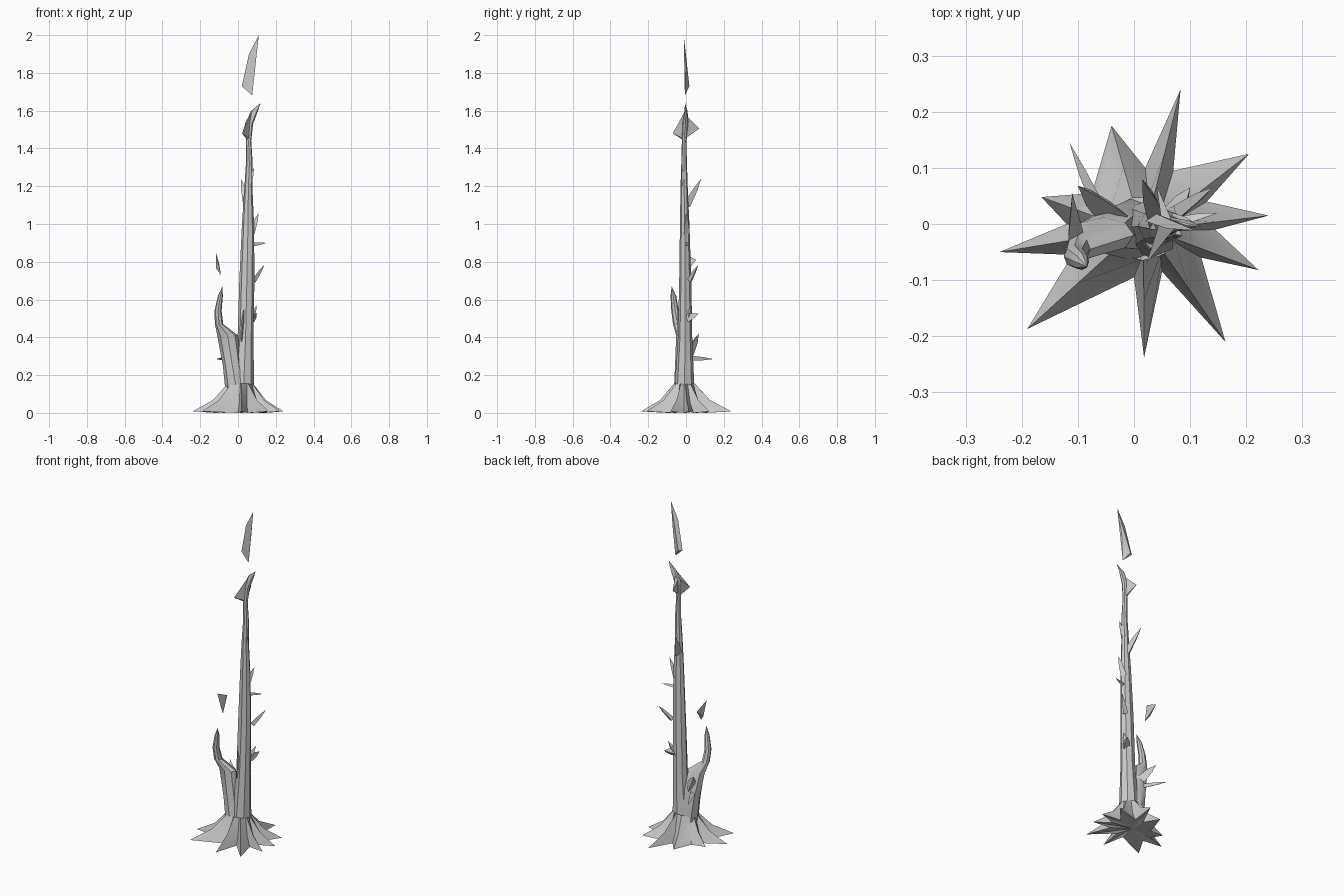
import bpy, bmesh
from math import cos, sin, pi, atan2
from mathutils import Vector


def finish(name, bm, angle=0.6):
    bmesh.ops.recalc_face_normals(bm, faces=bm.faces)
    me = bpy.data.meshes.new(name)
    bm.to_mesh(me)
    bm.free()
    ob = bpy.data.objects.new(name, me)
    bpy.context.collection.objects.link(ob)
    bpy.ops.object.select_all(action='DESELECT')
    ob.select_set(True)
    bpy.context.view_layer.objects.active = ob
    bpy.ops.object.shade_smooth_by_angle(angle=angle)
    return ob


def bridge(bm, a, b):
    n = len(a)
    for i in range(n):
        j = (i + 1) % n
        bm.faces.new((a[i], a[j], b[j], b[i]))


def column(name, sections, tip, sides):
    """Loft of horizontal ellipses (z, cx, cy, rx, ry) closing to a point."""
    bm = bmesh.new()
    rings = [[bm.verts.new((cx + rx * cos(2 * pi * i / sides), cy + ry * sin(2 * pi * i / sides), z))
              for i in range(sides)] for z, cx, cy, rx, ry in sections]
    for a, b in zip(rings, rings[1:]):
        bridge(bm, a, b)
    t = bm.verts.new(tip)
    for i in range(sides):
        bm.faces.new((rings[-1][i], rings[-1][(i + 1) % sides], t))
    return finish(name, bm)


def spike(name, base, tip, r):
    """Three sided broken twig, bulging slightly before its tip."""
    bm = bmesh.new()
    a, b = Vector(base), Vector(tip)
    q = (b - a).to_track_quat('Z', 'Y')
    rings = []
    for p, s in ((a, r), (a.lerp(b, 0.6), r * 0.6)):
        rings.append([bm.verts.new(p + q @ Vector((s * cos(k * 2 * pi / 3), s * sin(k * 2 * pi / 3), 0)))
                      for k in range(3)])
    bridge(bm, *rings)
    t = bm.verts.new(b)
    for k in range(3):
        bm.faces.new((rings[1][k], rings[1][(k + 1) % 3], t))
    return finish(name, bm)


def shard(name, pts):
    bm = bmesh.new()
    for p in pts:
        bm.verts.new(p)
    bmesh.ops.convex_hull(bm, input=bm.verts)
    return finish(name, bm, 0.4)


# Main trunk and broken side trunk
column("trunk", [(0.14, 0.03, -0.008, 0.055, 0.052), (0.4, 0.04, -0.005, 0.042, 0.038),
                 (0.7, 0.047, -0.004, 0.04, 0.032), (1.0, 0.053, -0.007, 0.032, 0.025),
                 (1.2, 0.055, -0.01, 0.021, 0.019), (1.32, 0.06, -0.01, 0.018, 0.015),
                 (1.44, 0.056, -0.01, 0.014, 0.012), (1.53, 0.058, -0.003, 0.022, 0.016),
                 (1.6, 0.088, 0.0, 0.018, 0.008)], (0.12, -0.005, 1.64), 8)
column("side_trunk", [(0.1, -0.005, -0.01, 0.06, 0.055), (0.25, -0.03, -0.012, 0.05, 0.046),
                      (0.41, -0.055, -0.02, 0.055, 0.032), (0.47, -0.1, -0.045, 0.022, 0.024),
                      (0.54, -0.106, -0.058, 0.019, 0.02), (0.62, -0.093, -0.067, 0.013, 0.015)],
       (-0.083, -0.076, 0.67), 8)

# Root flare: alternating root tips and valleys around the foot
tips = [(0.24, 0.015), (0.205, 0.125), (0.083, 0.24), (-0.04, 0.175), (-0.165, 0.048),
        (-0.24, -0.05), (-0.19, -0.187), (0.018, -0.238), (0.163, -0.21), (0.222, -0.082)]
valleys = [(0.13, 0.04), (0.07, 0.095), (0.02, 0.1), (-0.075, 0.055), (-0.12, 0.0),
           (-0.11, -0.055), (0.0, -0.095), (0.05, -0.085), (0.12, -0.06), (0.145, -0.01)]
bm = bmesh.new()
top, mid, low = [], [], []
for t, v in zip(tips, valleys):
    for (x, y), is_tip in ((t, True), (v, False)):
        a = atan2(y, x)
        tx, ty = 0.012 + 0.068 * cos(a), -0.008 + 0.056 * sin(a)
        f = 0.42 if is_tip else 0.45
        top.append(bm.verts.new((tx, ty, 0.155)))
        mid.append(bm.verts.new((tx + (x - tx) * f, ty + (y - ty) * f, 0.068 if is_tip else 0.05)))
        low.append(bm.verts.new((x, y, 0.008 if is_tip else 0.0)))
bridge(bm, low, mid)
bridge(bm, mid, top)
foot = bm.verts.new((0.01, 0, 0.01))
for i in range(len(low)):
    bm.faces.new((low[(i + 1) % len(low)], low[i], foot))
finish("root_flare", bm)

# Broken twigs: base, tip, radius
twigs = [((0.07, 0.0, 0.89), (0.15, 0.02, 0.9), 0.012),
         ((0.08, 0.02, 0.7), (0.14, 0.065, 0.785), 0.016),
         ((0.07, 0.0, 0.95), (0.11, 0.0, 1.06), 0.02),
         ((0.05, 0.0, 1.1), (0.015, 0.08, 1.24), 0.024),
         ((0.06, -0.01, 1.2), (0.085, -0.02, 1.3), 0.018),
         ((0.07, 0.01, 0.5), (0.1, 0.065, 0.525), 0.025),
         ((0.06, 0.01, 0.49), (0.1, 0.03, 0.57), 0.02),
         ((-0.05, 0.01, 0.29), (-0.115, 0.145, 0.285), 0.016),
         ((-0.035, 0.015, 0.32), (-0.1, 0.068, 0.42), 0.03),
         ((0.02, -0.025, 0.38), (0.03, -0.045, 0.55), 0.016)]
for i, (b, t, r) in enumerate(twigs):
    spike("twig_%d" % (i + 1), b, t, r)

# Splintered flaps near the top of the trunk
shard("top_splinter", [(0.022, -0.07, 1.48), (0.052, -0.008, 1.44), (0.065, -0.01, 1.45),
                       (0.045, 0.0, 1.55), (0.075, -0.004, 1.6)])
shard("back_splinter", [(0.04, 0.07, 1.505), (0.052, -0.008, 1.45), (0.065, -0.01, 1.45),
                        (0.05, 0.0, 1.55), (0.07, 0.0, 1.575)])

# Loose broken pieces above the two trunks
shard("upper_fragment", [(0.11, -0.012, 2.0), (0.058, -0.008, 1.9), (0.02, 0.005, 1.73),
                         (0.075, -0.006, 1.68), (0.088, 0.0, 1.84), (0.04, 0.018, 1.73)])
shard("side_fragment", [(-0.117, -0.03, 0.85), (-0.1, -0.01, 0.79), (-0.09, -0.015, 0.73),
                        (-0.11, 0.055, 0.81), (-0.116, 0.0, 0.765)])
